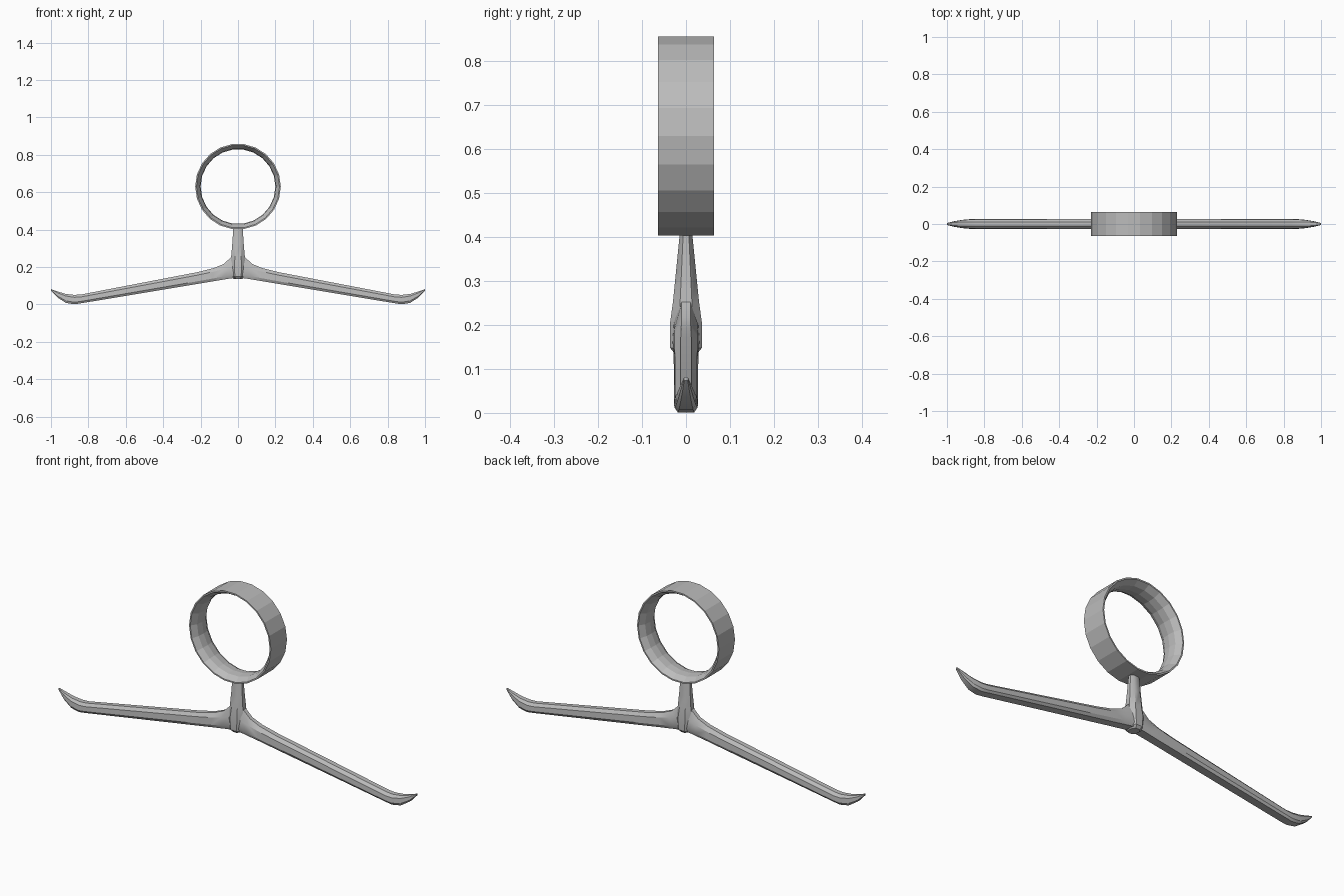
import bpy, bmesh, math

cube = bpy.data.objects.get("Cube")
if cube:
    bpy.data.objects.remove(cube, do_unlink=True)

# One plain grey for the whole model
grey = bpy.data.materials.new("grey")
grey.use_nodes = True
grey.diffuse_color = (0.5, 0.5, 0.5, 1)
grey.node_tree.nodes["Principled BSDF"].inputs["Base Color"].default_value = (0.5, 0.5, 0.5, 1)


def loft(name, sections, closed=False, smooth=None):
    """Skin a row of equal-length point loops."""
    bm = bmesh.new()
    rows = [[bm.verts.new(p) for p in s] for s in sections]
    n = len(rows[0])
    pairs = list(zip(rows, rows[1:]))
    if closed:
        pairs.append((rows[-1], rows[0]))
    else:
        bm.faces.new(rows[0])
        bm.faces.new(rows[-1])
    for a, b in pairs:
        for i in range(n):
            j = (i + 1) % n
            bm.faces.new((a[i], a[j], b[j], b[i]))
    bmesh.ops.recalc_face_normals(bm, faces=bm.faces)
    mesh = bpy.data.meshes.new(name)
    bm.to_mesh(mesh)
    bm.free()
    mesh.materials.append(grey)
    obj = bpy.data.objects.new(name, mesh)
    bpy.context.collection.objects.link(obj)
    if smooth:
        bpy.ops.object.select_all(action="DESELECT")
        obj.select_set(True)
        bpy.context.view_layer.objects.active = obj
        bpy.ops.object.shade_smooth_by_angle(angle=math.radians(smooth))
    return obj


# Ring: flat outer band with a crowned inner face
SIDES = 22
band = [(0.229, -0.064), (0.229, 0.064), (0.222, 0.064),
        (0.204, 0.035), (0.2, 0), (0.204, -0.035), (0.222, -0.064)]
loft("ring", [[(r * math.sin(a), y, 0.63 - r * math.cos(a)) for r, y in band]
              for a in (2 * math.pi * (i + 0.5) / SIDES for i in range(SIDES))], closed=True)

# Stem and hub: eight-sided sections (height, half width, half depth)
stem = [(0.135, 0.022, 0.026), (0.148, 0.036, 0.036), (0.2, 0.044, 0.037),
        (0.25, 0.037, 0.03), (0.32, 0.031, 0.023), (0.41, 0.025, 0.014)]
outline = [(1, 0.45), (0.45, 1), (-0.45, 1), (-1, 0.45),
           (-1, -0.45), (-0.45, -1), (0.45, -1), (1, -0.45)]
loft("stem", [[(w * u, d * v, z) for u, v in outline] for z, w, d in stem], smooth=35)

# Arms: (x, bottom, shoulder, top, half depth, top half depth)
arm = [(0.0, 0.143, 0.205, 0.28, 0.031, 0.01),
       (0.04, 0.139, 0.2, 0.25, 0.03, 0.01),
       (0.075, 0.133, 0.19, 0.217, 0.029, 0.01),
       (0.13, 0.124, 0.175, 0.194, 0.028, 0.011),
       (0.22, 0.109, 0.156, 0.172, 0.028, 0.012),
       (0.84, 0.006, 0.04, 0.053, 0.027, 0.012),
       (0.875, 0.001, 0.038, 0.051, 0.026, 0.012),
       (0.92, 0.008, 0.045, 0.056, 0.022, 0.011),
       (0.965, 0.037, 0.062, 0.069, 0.014, 0.008),
       (1.0, 0.074, 0.08, 0.082, 0.005, 0.003)]
for side, name in ((1, "left_arm"), (-1, "right_arm")):
    sections = []
    for x, lo, mid, hi, d, t in arm:
        edge = lo + 0.3 * (mid - lo)
        half = [(0.72 * d, lo), (d, edge), (0.92 * d, mid), (t, hi)]
        loop = half + [(-y, z) for y, z in reversed(half)]
        sections.append([(side * x, y, z) for y, z in loop])
    loft(name, sections, smooth=30)
